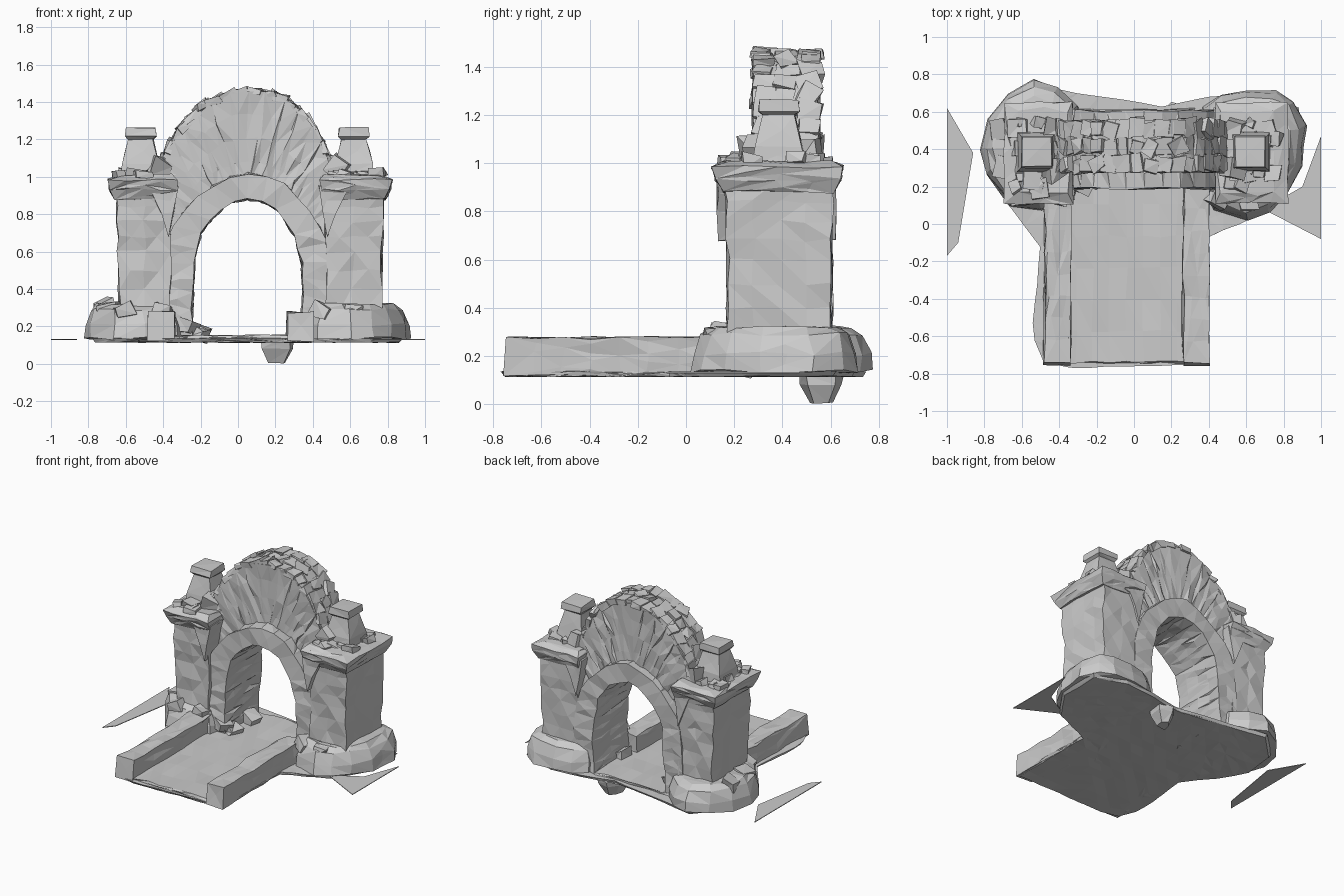
import bpy, bmesh, math, random
from mathutils import Vector, Matrix

if "Cube" in bpy.data.objects:
    bpy.data.objects.remove(bpy.data.objects["Cube"])

random.seed(7)


def finish(bm, name, rough=0.008, edge=0.16, passes=3):
    """Triangulate, split long edges, chip the surface and make a flat-shaded object."""
    bmesh.ops.triangulate(bm, faces=bm.faces[:])
    for _ in range(passes if rough else 0):
        long = [e for e in bm.edges if e.calc_length() > edge]
        if not long:
            break
        bmesh.ops.subdivide_edges(bm, edges=long, cuts=1)
        bmesh.ops.triangulate(bm, faces=bm.faces[:])
    for v in bm.verts:
        v.co += Vector([random.uniform(-rough, rough) for _ in range(3)])
    bmesh.ops.recalc_face_normals(bm, faces=bm.faces[:])
    me = bpy.data.meshes.new(name)
    bm.to_mesh(me)
    bm.free()
    ob = bpy.data.objects.new(name, me)
    bpy.context.collection.objects.link(ob)
    return ob


def loft(name, rings, **kw):
    """Closed solid through matching rings of 3D points."""
    bm = bmesh.new()
    vs = [[bm.verts.new(p) for p in r] for r in rings]
    n = len(rings[0])
    for a, b in zip(vs, vs[1:]):
        for i in range(n):
            j = (i + 1) % n
            bm.faces.new((a[i], a[j], b[j], b[i]))
    bm.faces.new(vs[0][::-1])
    bm.faces.new(vs[-1])
    return finish(bm, name, **kw)


def box_loft(name, levels, **kw):
    """Rectangular sections given as (z, x0, x1, y0, y1)."""
    return loft(name, [[(x0, y0, z), (x1, y0, z), (x1, y1, z), (x0, y1, z)]
                       for z, x0, x1, y0, y1 in levels], **kw)


def plan_loft(name, outline, levels, **kw):
    """Plan outline stacked at (z, scale) levels about its centre."""
    cx = sum(p[0] for p in outline) / len(outline)
    cy = sum(p[1] for p in outline) / len(outline)
    return loft(name, [[(cx + (x - cx) * s, cy + (y - cy) * s, z) for x, y in outline]
                       for z, s in levels], **kw)


def resample(pts, n):
    pts = [Vector(p) for p in pts]
    d = [0.0]
    for a, b in zip(pts, pts[1:]):
        d.append(d[-1] + (b - a).length)
    out = []
    for k in range(n):
        t = d[-1] * k / (n - 1)
        i = max(j for j in range(len(pts) - 1) if d[j] <= t + 1e-9)
        out.append(pts[i].lerp(pts[i + 1], (t - d[i]) / (d[i + 1] - d[i])))
    return out


def arch(name, inner, outer, y0, y1, n=17, **kw):
    """Curved band between two front-view curves, extruded along y."""
    rings = []
    for a, b in zip(resample(inner, n), resample(outer, n)):
        rings.append([(a.x, y0, a.y), (b.x, y0, b.y), (b.x, y1, b.y), (a.x, y1, a.y)])
    return loft(name, rings, **kw)


def rubble(name, places):
    """Loose angular stones: (centre, size, tilt angle about y)."""
    bm = bmesh.new()
    for c, s, ang in places:
        m = Matrix.Translation(c) @ Matrix.Rotation(ang, 4, 'Y') @ Matrix.Rotation(
            random.uniform(-0.5, 0.5), 4, 'Z') @ Matrix.Diagonal((*s, 1))
        g = bmesh.ops.create_cube(bm, size=1, matrix=m)
        for v in g['verts']:
            v.co += Vector([random.uniform(-0.2, 0.2) * min(s) for _ in range(3)])
    return finish(bm, name, rough=0.004, edge=9)


# Ground sheet and paved path
ground = [(-0.48, -0.74), (-0.34, -0.77), (0.4, -0.75), (0.4, -0.07), (0.72, 0.07),
          (0.88, 0.3), (0.88, 0.62), (0.65, 0.7), (0.4, 0.68), (0.15, 0.63), (-0.3, 0.7),
          (-0.55, 0.75), (-0.75, 0.55), (-0.78, 0.3), (-0.67, 0.1), (-0.5, -0.12),
          (-0.54, -0.53), (-0.53, -0.62)]
plan_loft("ground_sheet", ground, [(0.115, 0.98), (0.135, 1)], rough=0.003)
box_loft("paved_path", [(0.12, -0.4, 0.32, -0.745, 0.62), (0.15, -0.4, 0.32, -0.74, 0.61)],
         rough=0.007)
plan_loft("ground_shard_left", [(-1, -0.17), (-0.94, -0.1), (-0.86, 0.38), (-1, 0.62)],
          [(0.128, 1), (0.133, 1)], rough=0)
plan_loft("ground_shard_right", [(0.69, 0.08), (1, -0.08), (1, 0.47), (0.9, 0.2)],
          [(0.128, 1), (0.133, 1)], rough=0)
# Root stone hanging under the path
plan_loft("hanging_stone", [(0.12, 0.47), (0.28, 0.5), (0.3, 0.62), (0.2, 0.65), (0.14, 0.58)],
          [(0.12, 1), (0.08, 0.95), (0.005, 0.5)], rough=0.004)

# Low walls along the path
box_loft("path_wall_left", [(0.12, -0.48, -0.34, -0.75, 0.2), (0.275, -0.475, -0.34, -0.735, 0.2)])
box_loft("path_wall_right", [(0.12, 0.26, 0.4, -0.755, 0.2), (0.275, 0.265, 0.4, -0.745, 0.2)])

# Rounded pillar plinths
left_plan = [(-0.67, 0.1), (-0.79, 0.27), (-0.82, 0.4), (-0.78, 0.56), (-0.68, 0.7),
             (-0.53, 0.77), (-0.4, 0.73), (-0.3, 0.63), (-0.25, 0.4), (-0.32, 0.13), (-0.5, 0.08)]
right_plan = [(0.42, 0.08), (0.6, 0.02), (0.72, 0.06), (0.82, 0.16), (0.9, 0.3), (0.92, 0.53),
              (0.86, 0.66), (0.76, 0.71), (0.6, 0.72), (0.46, 0.69), (0.36, 0.62),
              (0.34, 0.4), (0.36, 0.2)]
for name, plan in (("plinth_left", left_plan), ("plinth_right", right_plan)):
    plan_loft(name, plan, [(0.135, 1), (0.21, 0.98), (0.29, 0.88), (0.32, 0.74)],
              edge=0.22, rough=0.009)

# Pillars, flared capitals, corbel wedges and finials
for side, xo, xi, fx in (("left", -0.64, -0.36, -0.52), ("right", 0.77, 0.47, 0.62)):
    s = 1 if xi > xo else -1
    box_loft("pillar_" + side, [(0.2, xo + s * 0.01, xi, 0.17, 0.6), (0.6, xo, xi, 0.175, 0.6),
                                (0.92, xo - s * 0.01, xi, 0.16, 0.61)], rough=0.009)
    box_loft("capital_" + side, [(0.88, xo - s * 0.02, xi + s * 0.02, 0.16, 0.61),
                                 (0.93, xo - s * 0.045, xi + s * 0.03, 0.125, 0.64),
                                 (0.985, xo - s * 0.055, xi + s * 0.035, 0.11, 0.65),
                                 (1.01, xo + s * 0.02, xi + s * 0.01, 0.17, 0.6)], rough=0.007)
    wedge = [(xi - s * 0.12, 0.95), (xi + s * 0.04, 0.95), (xi - s * 0.01, 0.68), (xi - s * 0.05, 0.8)]
    loft("corbel_" + side, [[(x, y, z) for x, z in wedge] for y in (0.13, 0.62)], rough=0.006)
    fy = 0.385
    box_loft("finial_" + side, [(z, fx - w, fx + w, fy - w, fy + w) for z, w in
                                ((0.99, 0.11), (1.07, 0.098), (1.2, 0.066), (1.215, 0.084),
                                 (1.262, 0.078))], rough=0.004, edge=0.2)

# Projecting archway band with its legs
opening = [(-0.25, 0.13), (-0.24, 0.4), (-0.232, 0.57), (-0.2, 0.69), (-0.12, 0.8), (0.0, 0.885),
           (0.1, 0.875), (0.2, 0.83), (0.29, 0.71), (0.34, 0.56), (0.345, 0.35), (0.33, 0.13)]
band = [(-0.4, 0.13), (-0.4, 0.4), (-0.38, 0.66), (-0.31, 0.79), (-0.18, 0.93), (0.0, 1.02),
        (0.12, 1.02), (0.26, 0.95), (0.38, 0.83), (0.48, 0.67), (0.5, 0.4), (0.5, 0.13)]
arch("archway_band", opening, band, 0.19, 0.605, n=23, rough=0.008)

# Tall arched wall above the band
wall_in = [(-0.35, 0.66), (-0.26, 0.79), (-0.15, 0.9), (0.04, 0.97), (0.2, 0.93),
           (0.34, 0.82), (0.45, 0.66)]
wall_out = [(-0.46, 0.8), (-0.41, 1.08), (-0.32, 1.24), (-0.19, 1.38), (-0.04, 1.445), (0.1, 1.46),
            (0.24, 1.425), (0.37, 1.31), (0.46, 1.15), (0.51, 1.0), (0.55, 0.8)]
arch("arched_wall", wall_in, wall_out, 0.28, 0.55, n=19, rough=0.009)

# Broken coping stones along the top of the wall
stones = []
rim = resample(wall_out, 26)
for i in range(4, 22):
    d = rim[i + 1] - rim[i - 1]
    for y in (0.32, 0.415, 0.51):
        stones.append(((rim[i].x, y + random.uniform(-0.01, 0.01), rim[i].y - 0.004),
                       (random.uniform(0.06, 0.1), random.uniform(0.07, 0.1),
                        random.uniform(0.025, 0.05)),
                       -math.atan2(d.y, d.x) + random.uniform(-0.25, 0.25)))
rubble("coping_stones", stones)

# Fallen rubble on the capitals and around the plinths
stones = []
for x0, x1 in ((-0.64, -0.37), (0.5, 0.76)):
    for _ in range(14):
        w = random.uniform(0.05, 0.1)
        stones.append(((random.uniform(x0, x1), random.uniform(0.18, 0.58), 1.01),
                       (w, w, random.uniform(0.03, 0.07)), random.uniform(-0.4, 0.4)))
for x in (-0.43, 0.53):
    for y in (0.3, 0.4, 0.5):
        stones.append(((x, y, 1.04), (0.1, 0.11, 0.11), random.uniform(-0.6, 0.6)))
for x, y, z in ((-0.22, 0.25, 0.16), (-0.21, 0.45, 0.17), (0.32, 0.3, 0.16), (-0.4, 0.16, 0.28),
                (-0.7, 0.3, 0.3), (-0.6, 0.15, 0.29), (-0.72, 0.5, 0.3), (0.45, 0.14, 0.28),
                (0.6, 0.13, 0.29), (-0.28, 0.22, 0.2)):
    stones.append(((x, y, z), (0.1, 0.1, 0.07), random.uniform(-0.4, 0.4)))
rubble("fallen_rubble", stones)
